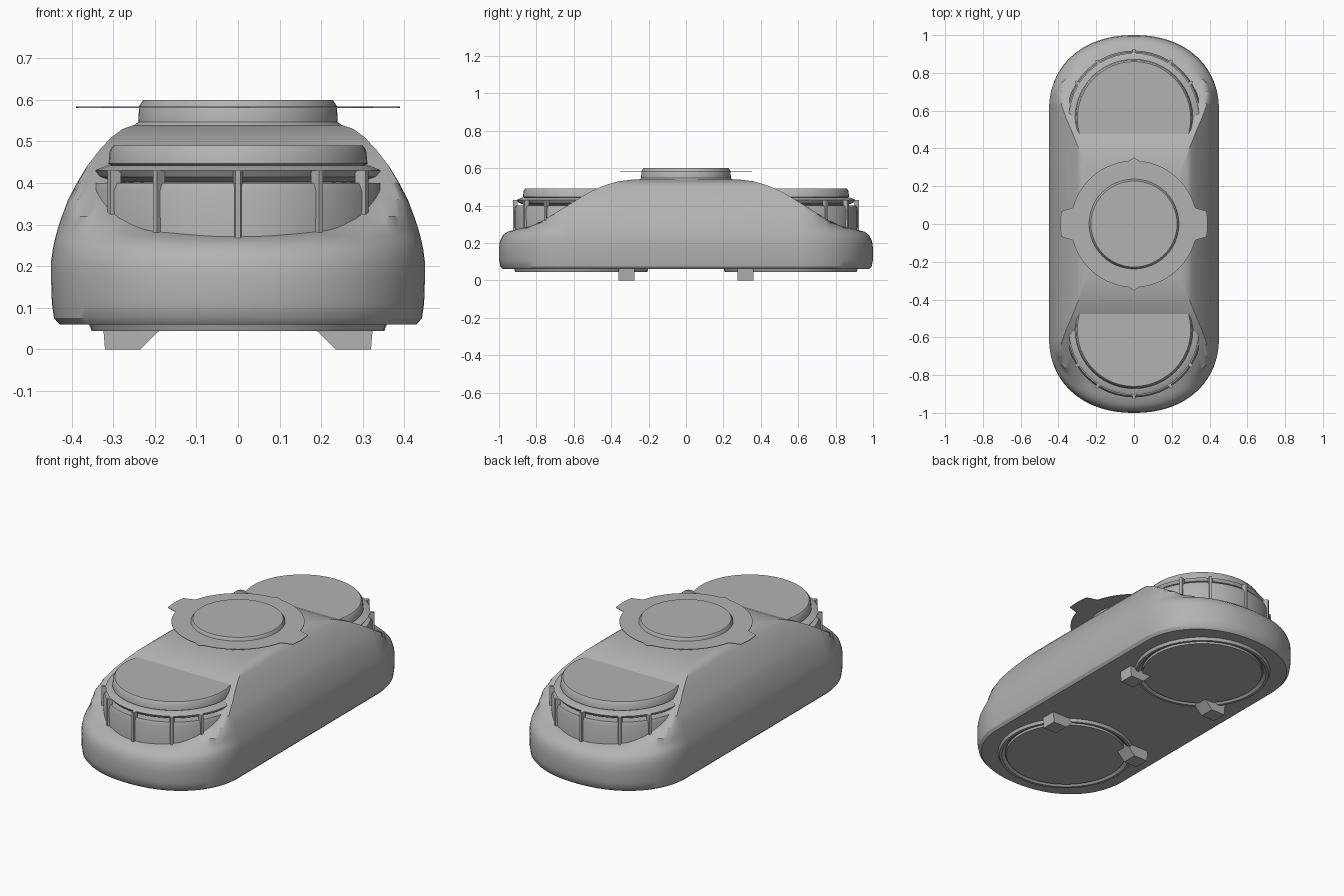
import bpy, bmesh, math
from mathutils import Matrix, Vector

cube = bpy.data.objects.get("Cube")
if cube:
    bpy.data.objects.remove(cube, do_unlink=True)

grey = bpy.data.materials.new("plain grey")
grey.use_nodes = True
COLOUR = (0.45, 0.45, 0.45, 1)
grey.diffuse_color = COLOUR
grey.node_tree.nodes["Principled BSDF"].inputs["Base Color"].default_value = COLOUR


def finish(name, bm, smooth=True):
    bmesh.ops.remove_doubles(bm, verts=bm.verts, dist=0.0005)
    bmesh.ops.recalc_face_normals(bm, faces=bm.faces)
    mesh = bpy.data.meshes.new(name)
    bm.to_mesh(mesh)
    bm.free()
    mesh.materials.append(grey)
    obj = bpy.data.objects.new(name, mesh)
    bpy.context.collection.objects.link(obj)
    if smooth:
        bpy.ops.object.select_all(action='DESELECT')
        obj.select_set(True)
        bpy.context.view_layer.objects.active = obj
        bpy.ops.object.shade_smooth_by_angle(angle=math.radians(32))
    return obj


def loft(name, rings, smooth=True):
    """Skin a stack of equal-length closed rings and cap both ends."""
    bm = bmesh.new()
    rows = [[bm.verts.new(p) for p in ring] for ring in rings]
    n = len(rows[0])
    for a, b in zip(rows, rows[1:]):
        for i in range(n):
            j = (i + 1) % n
            bm.faces.new((a[i], a[j], b[j], b[i]))
    bm.faces.new(rows[0])
    bm.faces.new(rows[-1])
    return finish(name, bm, smooth)


def lathe(name, profile, y=0, steps=48):
    rings = [[(r * math.cos(k * math.tau / steps),
               y + r * math.sin(k * math.tau / steps), z)
              for k in range(steps)] for r, z in profile]
    return loft(name, rings)


def prism(name, points, matrix, depth):
    """Extrude a flat outline along its local z and place it."""
    bm = bmesh.new()
    face = bm.faces.new([bm.verts.new((x, y, 0)) for x, y in points])
    made = bmesh.ops.extrude_face_region(bm, geom=[face])
    moved = [v for v in made["geom"] if isinstance(v, bmesh.types.BMVert)]
    bmesh.ops.translate(bm, verts=moved, vec=(0, 0, depth))
    bm.transform(matrix)
    return finish(name, bm, False)


# Body: height, half width, rounded end, ramp cut-off
LAYERS = [
    (0.06, 0.43, 0.98, 1), (0.075, 0.443, 0.993, 1), (0.11, 0.448, 1, 1),
    (0.17, 0.45, 1, 1), (0.21, 0.45, 0.995, 1), (0.24, 0.446, 0.98, 1),
    (0.26, 0.442, 0.955, 1), (0.275, 0.438, 0.92, 0.9), (0.29, 0.434, 0.9, 0.83),
    (0.32, 0.424, 0.9, 0.765), (0.36, 0.409, 0.9, 0.7), (0.40, 0.388, 0.9, 0.635),
    (0.44, 0.364, 0.9, 0.57), (0.48, 0.333, 0.9, 0.5), (0.51, 0.305, 0.9, 0.43),
    (0.53, 0.278, 0.9, 0.36), (0.54, 0.25, 0.9, 0.28)]


def outline(z, w, end, cut, steps=96):
    ring = []
    for k in range(steps):
        a = (k + 0.5) * math.tau / steps
        c, s = math.cos(a), math.sin(a)
        x = w * math.copysign(abs(c) ** 0.92, c)
        y = min(0.6 + (end - 0.6) * abs(s) ** 0.92, cut)
        ring.append((x, math.copysign(y, s), z))
    return ring


loft("body", [outline(*layer) for layer in LAYERS])

# Central cap and the thin plate around it
lathe("top_cap", [(0.255, 0.535), (0.24, 0.547), (0.238, 0.585), (0.228, 0.6)])
plate = []
for k in range(72):
    a = math.radians(k * 5)
    c, s = math.cos(a), math.sin(a)
    r = 0.335
    if abs(s) < 0.2:
        r = 0.39          # side tabs
    elif abs(s) > 0.999:
        r = 0.352         # end points
    plate.append((r * c, r * s))
prism("top_plate", plate, Matrix.Translation((0, 0, 0.581)), 0.003)

for side, label in ((-1, "front"), (1, "back")):
    y = 0.56 * side
    # Stepped drum on the ramp
    lathe(label + "_drum_wall", [(0.355, 0.22), (0.358, 0.38), (0.35, 0.4), (0.30, 0.402)], y)
    lathe(label + "_drum_ring", [(0.29, 0.398), (0.335, 0.415), (0.345, 0.43),
                                 (0.32, 0.442), (0.29, 0.442)], y)
    lathe(label + "_drum_top", [(0.29, 0.435), (0.312, 0.447), (0.308, 0.48), (0.30, 0.49)], y)
    # Upright ribs around the outer half of the wall
    for angle in (-58, -33, 0, 33, 58):
        a = math.radians(angle + 90 * side)
        place = (Matrix.Translation((0, y, 0.25)) @ Matrix.Rotation(a, 4, 'Z'))
        prism(label + "_drum_rib", [(0.34, -0.012), (0.366, -0.006), (0.366, 0.006), (0.34, 0.012)],
              place, 0.18)
    # Base disc with a rim, split by a groove
    lathe(label + "_base_rim", [(0.36, 0.065), (0.352, 0.044), (0.338, 0.044), (0.322, 0.058)], y)
    lathe(label + "_base_disc", [(0.318, 0.065), (0.315, 0.046)], y)
    # Wedge feet
    for x in (-1, 1):
        stand = Matrix(((x, 0, 0, 0), (0, 0, 1, 0.275 if side > 0 else -0.36),
                        (0, 1, 0, 0), (0, 0, 0, 1)))
        prism(label + "_foot", [(0.235, 0), (0.32, 0), (0.325, 0.062), (0.17, 0.062), (0.2, 0.035)],
              stand, 0.085)
